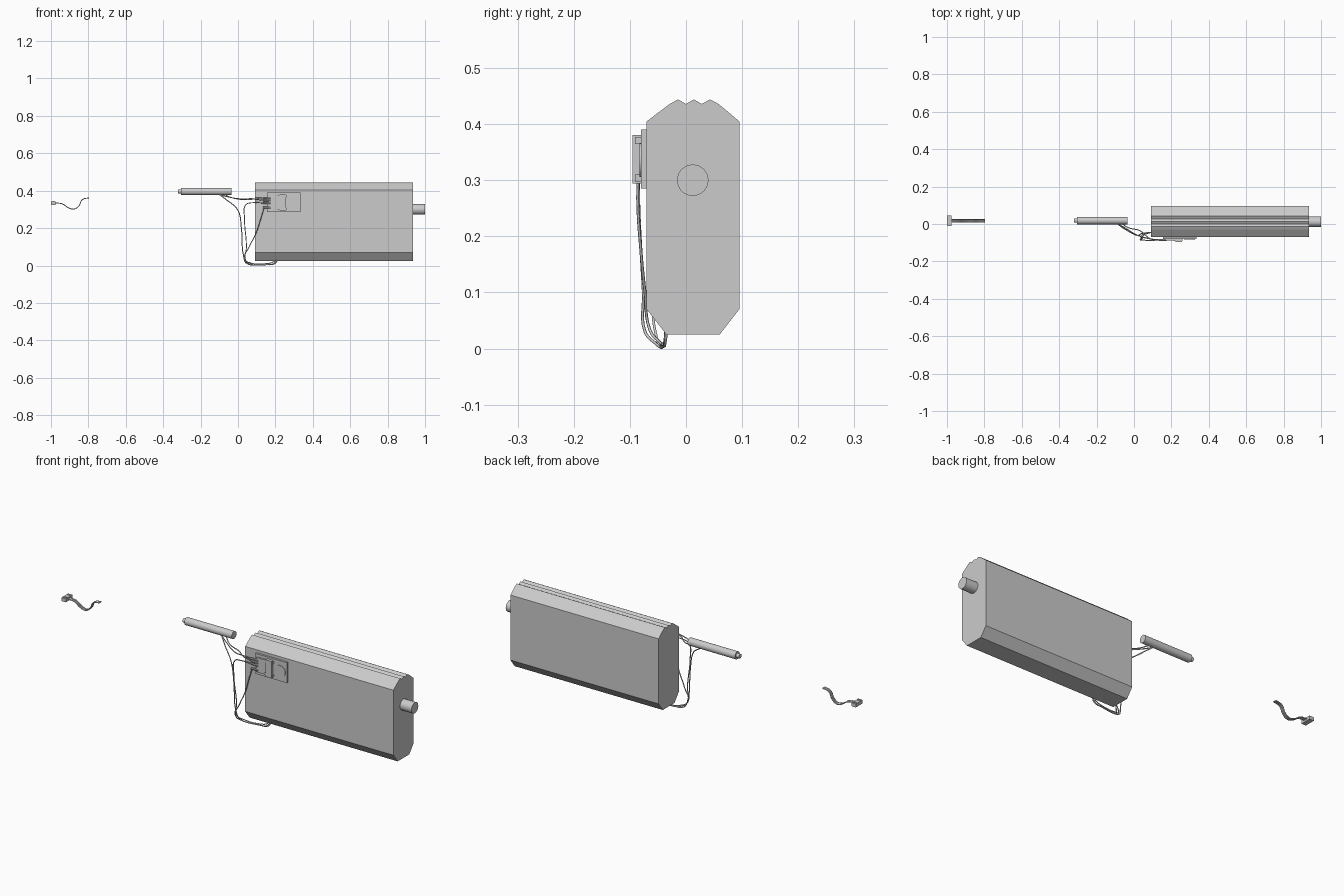
import bpy, bmesh, math
from mathutils import Vector

if "Cube" in bpy.data.objects:
    bpy.data.objects.remove(bpy.data.objects["Cube"])


def finish(name, bm):
    bmesh.ops.recalc_face_normals(bm, faces=bm.faces[:])
    me = bpy.data.meshes.new(name)
    bm.to_mesh(me)
    bm.free()
    ob = bpy.data.objects.new(name, me)
    bpy.context.collection.objects.link(ob)
    return ob


def box(name, x0, x1, y0, y1, z0, z1):
    bm = bmesh.new()
    bmesh.ops.create_cube(bm, size=1)
    for v in bm.verts:
        v.co = Vector(((x0 + x1) / 2 + v.co.x * (x1 - x0),
                       (y0 + y1) / 2 + v.co.y * (y1 - y0),
                       (z0 + z1) / 2 + v.co.z * (z1 - z0)))
    return finish(name, bm)


def rod(name, a, b, r, sides=32):
    a, b = Vector(a), Vector(b)
    bm = bmesh.new()
    bmesh.ops.create_cone(bm, cap_ends=True, segments=sides, radius1=r,
                          radius2=r, depth=(b - a).length)
    q = (b - a).to_track_quat('Z', 'Y')
    for v in bm.verts:
        v.co = q @ v.co + (a + b) / 2
    ob = finish(name, bm)
    for o in bpy.context.selected_objects:
        o.select_set(False)
    ob.select_set(True)
    bpy.context.view_layer.objects.active = ob
    bpy.ops.object.shade_smooth_by_angle()
    return ob


def wire(name, pts, r=0.0026):
    cu = bpy.data.curves.new(name, 'CURVE')
    cu.dimensions = '3D'
    cu.bevel_depth = r
    cu.bevel_resolution = 1
    cu.use_fill_caps = True
    cu.resolution_u = 6
    sp = cu.splines.new('BEZIER')
    sp.bezier_points.add(len(pts) - 1)
    for p, co in zip(sp.bezier_points, pts):
        p.co = co
        p.handle_left_type = p.handle_right_type = 'AUTO'
    ob = bpy.data.objects.new(name, cu)
    bpy.context.collection.objects.link(ob)
    return ob


# Main casing: bevelled profile with ribbed top, extruded along x
profile = [(-.035, .025), (.06, .025), (.095, .07), (.095, .405),
           (.058, .436), (.043, .444), (.028, .436), (.014, .444),
           (0, .436), (-.014, .444), (-.029, .436), (-.07, .405), (-.07, .07)]
bm = bmesh.new()
face = bm.faces.new([bm.verts.new((.09, y, z)) for y, z in profile])
ext = bmesh.ops.extrude_face_region(bm, geom=[face], use_keep_orig=True)
for g in ext['geom']:
    if isinstance(g, bmesh.types.BMVert):
        g.co.x = .935
finish("casing", bm)

# Motor boss on the right end
rod("end_boss", (.93, .012, .30), (1.0, .012, .30), .028)

# Sensor board with socket and round component
box("circuit_board", .155, .335, -.08, -.068, .285, .39)
box("socket", .222, .257, -.095, -.078, .294, .381)
box("plug", .165, .222, -.088, -.078, .3, .375)
for z in (.304, .371):
    box("plug_clip", .212, .26, -.091, -.078, z - .006, z + .006)
rod("round_dial", (.297, -.078, .336), (.297, -.083, .336), .03)

# Plug terminals
term_z = [.36, .348, .334, .31]
for i, z in enumerate(term_z):
    rod(f"terminal_{i}", (.135, -.085, z), (.175, -.085, z), .005, 10)

# Cylindrical probe with stepped tip
rod("probe_body", (-.305, .018, .396), (-.035, .018, .396), .0195)
rod("probe_tip", (-.322, .018, .396), (-.304, .018, .396), .011)

# Wires from the probe to the plug
for i in range(2):
    wire(f"probe_wire_{i}", [(-.1 + .025 * i, .01, .38),
                            (-.05 + .02 * i, -.02, .366 - .004 * i),
                            (.03, -.065 + .03 * i, .356 - .004 * i),
                            (.09, -.08, .36 - .006 * i),
                            (.14, -.085, term_z[i])])

# Wire from the probe down below the casing
wire("probe_drop_wire", [(-.1, .01, .38), (-.06, -.02, .35), (0, -.055, .295),
                         (.018, -.06, .2), (.03, -.058, .05), (.045, -.05, .012),
                         (.13, -.042, .008), (.19, -.038, .01), (.21, -.036, .032)])

# Wires from the plug looping below the casing
wire("long_loop_wire", [(.14, -.085, .334), (.08, -.088, .336), (.042, -.085, .325),
                        (.035, -.084, .25), (.045, -.076, .1), (.04, -.073, .03),
                        (.06, -.055, .01), (.15, -.04, .004), (.2, -.037, .012),
                        (.213, -.034, .035)])
wire("short_loop_wire", [(.14, -.085, .31), (.125, -.086, .26), (.095, -.08, .17),
                         (.06, -.073, .1), (.035, -.065, .035), (.07, -.048, .013),
                         (.15, -.039, .01), (.19, -.036, .02), (.205, -.033, .036)])

# Loose connector with a three-wire lead
box("loose_connector", -1.0, -.975, -.01, .045, .324, .342)
for y in (.0, .035):
    box("connector_rail", -.995, -.978, y - .004, y + .004, .34, .345)
for i in range(4):
    y = .010 + .005 * i
    wire(f"lead_wire_{i}", [(-.978, y, .334), (-.94, y, .33), (-.905, y, .308),
                            (-.875, y, .302), (-.85, y, .32), (-.833, y, .352),
                            (-.797, y, .362)], .0028)
